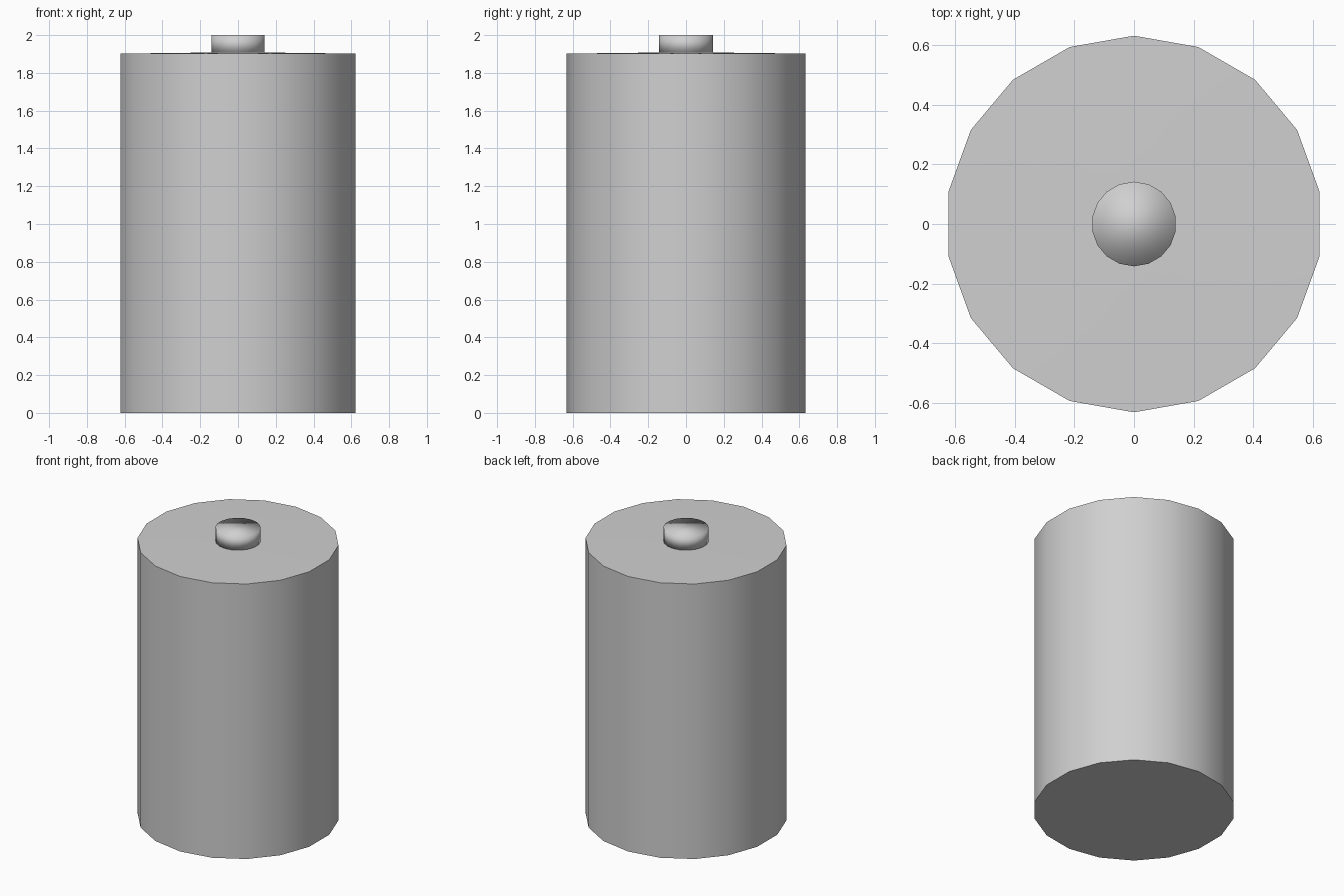
import bpy
import bmesh
from math import cos, sin, pi, radians

cube = bpy.data.objects.get("Cube")
if cube:
    bpy.data.objects.remove(cube)

SIDES = 18

grey = bpy.data.materials.new("light grey")
grey.use_nodes = True
colour = (0.63, 0.63, 0.63, 1)
grey.diffuse_color = colour
grey.node_tree.nodes["Principled BSDF"].inputs["Base Color"].default_value = colour


def lathe(name, profile):
    """Turn (radius, height) points around z, with flat caps at both ends."""
    bm = bmesh.new()
    rings = []
    for r, z in profile:
        angles = [pi / 2 + 2 * pi * i / SIDES for i in range(SIDES)]
        rings.append([bm.verts.new((r * cos(a), r * sin(a), z)) for a in angles])
    for low, high in zip(rings, rings[1:]):
        for i in range(SIDES):
            j = (i + 1) % SIDES
            bm.faces.new((low[i], low[j], high[j], high[i]))
    bm.faces.new(rings[0][::-1])
    bm.faces.new(rings[-1])
    mesh = bpy.data.meshes.new(name)
    bm.to_mesh(mesh)
    bm.free()
    mesh.materials.append(grey)
    obj = bpy.data.objects.new(name, mesh)
    bpy.context.collection.objects.link(obj)
    bpy.ops.object.select_all(action="DESELECT")
    obj.select_set(True)
    bpy.context.view_layer.objects.active = obj
    return obj


# Main cylinder with a very slightly raised lid and crisp rims
lathe("body", [(0.632, 0), (0.632, 1.902), (0.142, 1.908)])
bpy.ops.object.shade_smooth_by_angle(angle=radians(30))

# Small terminal knob, softly shaded across its rim
lathe("terminal_knob", [(0.142, 1.905), (0.142, 2)])
bpy.ops.object.shade_smooth()
